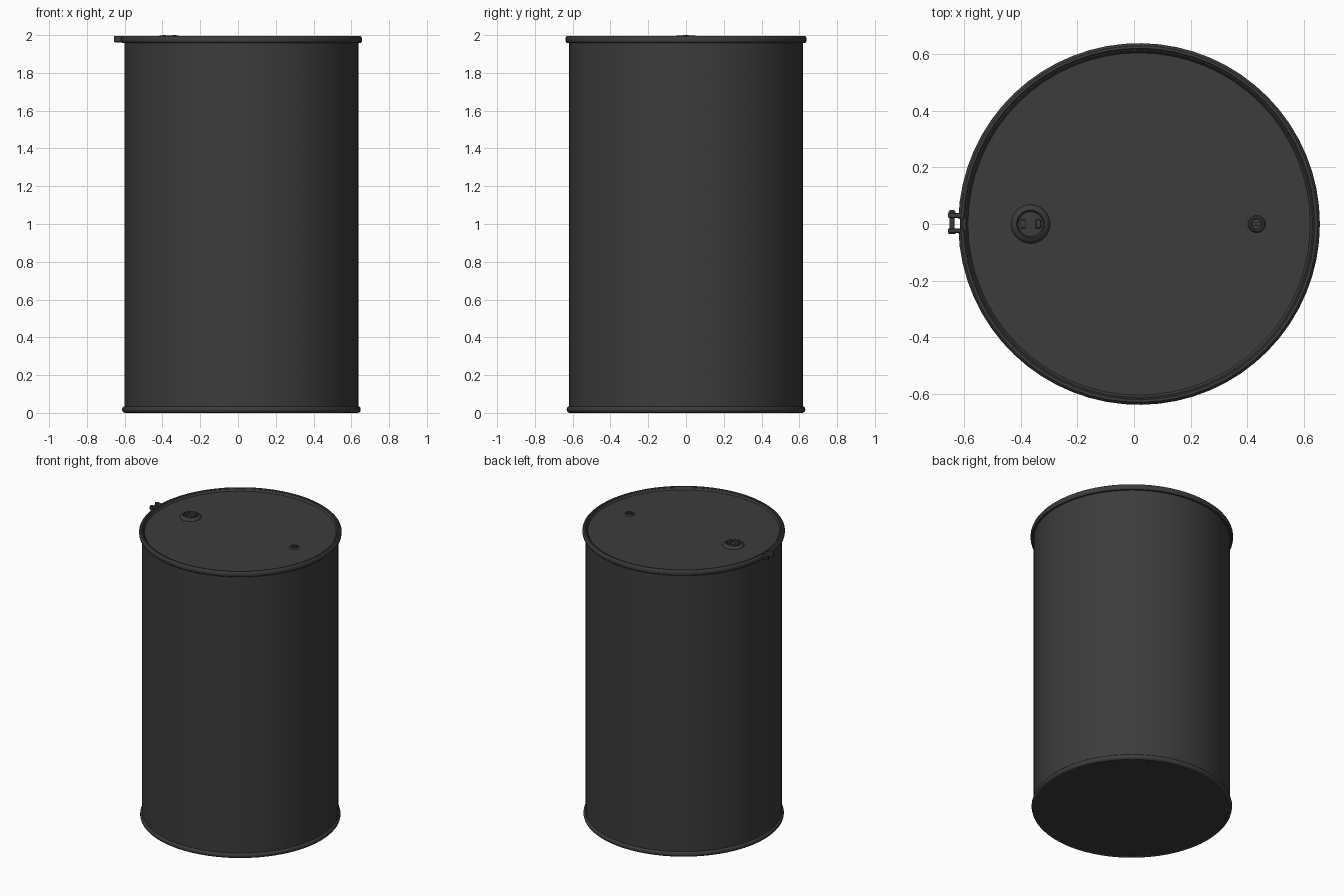
import bpy, bmesh, math

if "Cube" in bpy.data.objects:
    bpy.data.objects.remove(bpy.data.objects["Cube"])

CX = 0.018  # drum axis; the clamp shifts the overall centre
mat = bpy.data.materials.new("dark_steel")
mat.diffuse_color = (0.045, 0.045, 0.045, 1)
mat.use_nodes = True
mat.node_tree.nodes["Principled BSDF"].inputs["Base Color"].default_value = mat.diffuse_color


def finish(name, bm, loc=(0, 0, 0)):
    bmesh.ops.remove_doubles(bm, verts=bm.verts, dist=1e-5)
    bmesh.ops.recalc_face_normals(bm, faces=bm.faces)
    me = bpy.data.meshes.new(name)
    bm.to_mesh(me)
    bm.free()
    me.materials.append(mat)
    ob = bpy.data.objects.new(name, me)
    ob.location = loc
    bpy.context.collection.objects.link(ob)
    bpy.context.view_layer.objects.active = ob
    bpy.ops.object.select_all(action='DESELECT')
    ob.select_set(True)
    bpy.ops.object.shade_smooth_by_angle(angle=math.radians(35))
    return ob


def lathe(name, profile, loc, segs=64, gap=0.0, closed=False):
    """Spin an (r, z) profile; gap leaves an opening centred on -x."""
    bm = bmesh.new()
    vs = [bm.verts.new((-r * math.cos(gap / 2), -r * math.sin(gap / 2), z)) for r, z in profile]
    pairs = list(zip(vs, vs[1:])) + ([(vs[-1], vs[0])] if closed else [])
    edges = [bm.edges.new(p) for p in pairs]
    if gap and closed:
        bm.faces.new(vs)
    res = bmesh.ops.spin(bm, geom=vs + edges, cent=(0, 0, 0), axis=(0, 0, 1),
                         angle=2 * math.pi - gap, steps=segs)
    if gap and closed:
        bm.faces.new([v for v in res["geom_last"] if isinstance(v, bmesh.types.BMVert)])
    return finish(name, bm, loc)


def box(name, size, loc, bevel=0.0):
    bm = bmesh.new()
    bmesh.ops.create_cube(bm, size=1)
    bmesh.ops.scale(bm, vec=size, verts=bm.verts)
    if bevel:
        bmesh.ops.bevel(bm, geom=bm.edges[:], offset=bevel, segments=2, affect='EDGES', profile=0.5)
    return finish(name, bm, loc)


def rod(name, radius, y0, y1, x, z, segs):
    bm = bmesh.new()
    bmesh.ops.create_cone(bm, cap_ends=True, segments=segs, radius1=radius, radius2=radius, depth=y1 - y0)
    ob = finish(name, bm, (x, (y0 + y1) / 2, z))
    ob.rotation_euler.x = math.pi / 2
    return ob


def bead(r, z, rr, rz, n=12):
    return [(r + rr * math.cos(2 * math.pi * i / n), z + rz * math.sin(2 * math.pi * i / n)) for i in range(n)]


# drum wall with closed bottom
lathe("drum_body", [(0, 0.004), (0.61, 0.004), (0.62, 0.012), (0.62, 1.965)], (CX, 0, 0))
# rolled bottom seam
lathe("bottom_bead", bead(0.616, 0.018, 0.016, 0.018), (CX, 0, 0), closed=True)
# recessed lid pan
lathe("lid", [(0.628, 1.985), (0.622, 1.992), (0.612, 1.992), (0.604, 1.98), (0, 1.98)], (CX, 0, 0))
# split locking ring, channel section
ring = [(0.612, 1.958), (0.630, 1.958), (0.636, 1.963), (0.638, 1.970), (0.638, 1.984),
        (0.635, 1.991), (0.629, 1.996), (0.620, 1.996), (0.616, 1.992)]
lathe("locking_ring", ring, (CX, 0, 0), gap=2 * 0.018 / 0.638, closed=True)

# ring clamp: two lugs, bolt, head and nut
ZB, XB = 1.979, -0.642
for side, y in (("front", -0.024), ("back", 0.030)):
    box("clamp_lug_" + side, (0.048, 0.016, 0.034), (-0.633, y, ZB), 0.005)
rod("clamp_bolt", 0.009, -0.036, 0.05, XB, ZB, 16)
rod("clamp_bolt_head", 0.015, -0.036, -0.026, XB, ZB, 6)
rod("clamp_nut", 0.014, 0.036, 0.044, XB, ZB, 6)

# large bung: domed flange, sunken plug, cross bar with two drive lugs
XL = -0.365
lathe("large_bung", [(0.069, 1.979), (0.067, 1.985), (0.058, 1.994), (0.050, 1.997), (0.046, 1.995),
                     (0.044, 1.986), (0, 1.986)], (XL, 0, 0), 32)
box("large_bung_bar", (0.07, 0.028, 0.006), (XL, 0, 1.988))
for s in (-1, 1):
    box("large_bung_lug", (0.018, 0.030, 0.016), (XL + s * 0.027, 0, 1.992), 0.002)

# small bung with grip bar
XS = 0.433
lathe("small_bung", [(0.031, 1.979), (0.030, 1.985), (0.026, 1.990), (0.020, 1.990), (0.018, 1.986),
                     (0, 1.986)], (XS, 0, 0), 24)
box("small_bung_bar", (0.034, 0.010, 0.010), (XS, 0, 1.988), 0.002)
